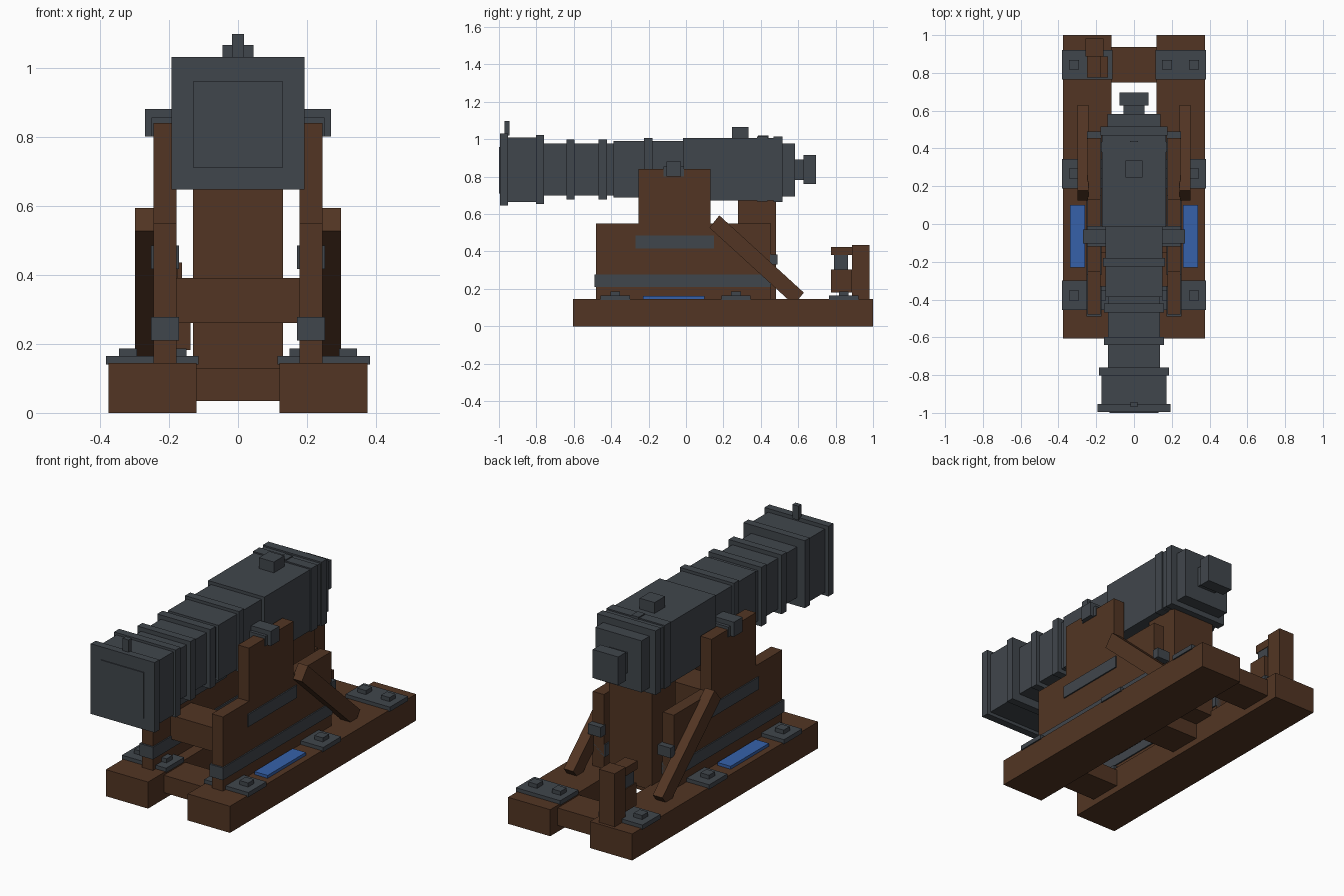
import bpy, bmesh, math
from mathutils import Vector

cube = bpy.data.objects.get("Cube")
if cube:
    bpy.data.objects.remove(cube, do_unlink=True)


def material(name, rgb):
    lin = [((c / 255 + 0.055) / 1.055) ** 2.4 for c in rgb] + [1.0]
    m = bpy.data.materials.new(name)
    m.use_nodes = True
    m.diffuse_color = lin
    bsdf = next(n for n in m.node_tree.nodes if n.type == 'BSDF_PRINCIPLED')
    bsdf.inputs["Base Color"].default_value = lin
    return m


WOOD = material("brown wood", (82, 53, 35))
IRON = material("dark iron", (64, 70, 76))
BLUE = material("blue paint", (54, 97, 170))


def finish(name, bm, mat):
    bmesh.ops.recalc_face_normals(bm, faces=bm.faces)
    mesh = bpy.data.meshes.new(name)
    bm.to_mesh(mesh)
    bm.free()
    mesh.materials.append(mat)
    obj = bpy.data.objects.new(name, mesh)
    bpy.context.scene.collection.objects.link(obj)
    return obj


def box(name, mat, x, y, z):
    """Box from three (min, max) ranges."""
    bm = bmesh.new()
    bmesh.ops.create_cube(bm, size=1)
    for v in bm.verts:
        v.co = Vector([(a + b) / 2 + c * (b - a) for c, (a, b) in zip(v.co, (x, y, z))])
    return finish(name, bm, mat)


def slab(name, mat, x, outline):
    """Side outline of (y, z) points extruded across the x range."""
    bm = bmesh.new()
    face = bm.faces.new([bm.verts.new((x[0], y, z)) for y, z in outline])
    ext = bmesh.ops.extrude_face_region(bm, geom=[face])
    for g in ext["geom"]:
        if isinstance(g, bmesh.types.BMVert):
            g.co.x = x[1]
    return finish(name, bm, mat)


def flip(x, s):
    return (x[0], x[1]) if s > 0 else (-x[1], -x[0])


# Parts repeated on both sides
for s, side in ((1, "left"), (-1, "right")):
    box(side + "_rail", WOOD, flip((0.12, 0.375), s), (-0.605, 1.0), (0, 0.145))
    slab(side + "_cheek", WOOD, flip((0.178, 0.245), s),
         [(-0.48, 0.145), (0.455, 0.145), (0.455, 0.55), (0.13, 0.55),
          (0.13, 0.84), (-0.255, 0.84), (-0.255, 0.55), (-0.48, 0.55)])
    slab(side + "_brace", WOOD, flip((0.24, 0.298), s),
         [(0.125, 0.527), (0.178, 0.593), (0.63, 0.18), (0.577, 0.115)])
    # Iron straps on the cheek
    box(side + "_lower_strap", IRON, flip((0.171, 0.252), s), (-0.49, 0.455), (0.21, 0.277))
    box(side + "_upper_strap", IRON, flip((0.171, 0.252), s), (-0.27, 0.15), (0.417, 0.485))
    box(side + "_rear_clasp", IRON, flip((0.172, 0.25), s), (0.45, 0.49), (0.33, 0.385))
    # Trunnion and its collar
    box(side + "_trunnion", IRON, flip((0.14, 0.27), s), (-0.103, -0.028), (0.80, 0.88))
    box(side + "_trunnion_collar", IRON, flip((0.14, 0.25), s), (-0.12, -0.01), (0.80, 0.855))
    # Painted plate on the rail
    box(side + "_blue_plate", BLUE, flip((0.26, 0.34), s), (-0.23, 0.10), (0.152, 0.161))
    box(side + "_blue_plate_base", BLUE, flip((0.26, 0.34), s), (-0.23, 0.10), (0.144, 0.152))
    # Bolted rail plates
    for pos, y in (("front", -0.378), ("middle", 0.267), ("rear", 0.843)):
        box(f"{side}_{pos}_plate", IRON, flip((0.115, 0.382), s), (y - 0.078, y + 0.078), (0.14, 0.165))
        for n, bx in (("inner", 0.175), ("outer", 0.318)):
            box(f"{side}_{pos}_{n}_bolt", IRON, flip((bx - 0.026, bx + 0.026), s),
                (y - 0.026, y + 0.026), (0.16, 0.187))

# Cross beams between the rails
for pos, y in (("front", -0.375), ("middle", 0.267), ("rear", 0.843)):
    box(pos + "_cross_beam", WOOD, (-0.13, 0.13), (y - 0.093, y + 0.093), (0.035, 0.13))

# Carriage interior
box("transom", WOOD, (-0.18, 0.18), (-0.33, -0.15), (0.26, 0.39))
box("breech_support", WOOD, (-0.13, 0.13), (0.277, 0.48), (0.12, 0.69))

# Clamp post at the rear
box("clamp_post", WOOD, (-0.257, -0.162), (0.887, 0.982), (0.145, 0.435))
box("clamp_arm", WOOD, (-0.25, -0.175), (0.775, 0.89), (0.38, 0.425))
box("clamp_spindle", IRON, (-0.24, -0.178), (0.79, 0.865), (0.30, 0.385))
box("clamp_block", WOOD, (-0.245, -0.138), (0.775, 0.888), (0.182, 0.305))

# Square barrel: (y start, y end, half width, low z, high z)
SECTIONS = [
    ("muzzle_face", -1.0, -0.99, 0.13, 0.71, 0.96),
    ("muzzle_lip", -0.995, -0.953, 0.193, 0.647, 1.03),
    ("muzzle_block", -0.96, -0.80, 0.172, 0.665, 1.01),
    ("muzzle_ring", -0.803, -0.76, 0.186, 0.655, 1.023),
    ("chase_tube", -0.765, -0.385, 0.138, 0.70, 0.977),
    ("chase_ring_front", -0.64, -0.597, 0.16, 0.677, 1.0),
    ("chase_ring_rear", -0.468, -0.422, 0.16, 0.677, 1.0),
    ("middle_tube", -0.387, -0.01, 0.152, 0.688, 0.99),
    ("middle_ring", -0.224, -0.18, 0.163, 0.677, 1.006),
    ("breech_tube", -0.015, 0.48, 0.17, 0.673, 1.007),
    ("breech_ring_front", 0.38, 0.435, 0.176, 0.668, 1.014),
    ("breech_ring_rear", 0.468, 0.515, 0.177, 0.665, 1.015),
    ("breech_cap", 0.51, 0.583, 0.14, 0.695, 0.977),
    ("knob_neck", 0.58, 0.63, 0.056, 0.782, 0.892),
    ("knob", 0.627, 0.695, 0.077, 0.76, 0.915),
]
for name, y0, y1, w, z0, z1 in SECTIONS:
    box(name, IRON, (-w, w), (y0, y1), (z0, z1))

# Sights and vent block on top
box("front_sight", IRON, (-0.018, 0.018), (-0.97, -0.943), (1.02, 1.097))
box("vent_block", IRON, (-0.045, 0.045), (0.245, 0.335), (1.0, 1.066))
box("rear_sight", IRON, (-0.022, 0.022), (0.385, 0.44), (1.0, 1.02))
